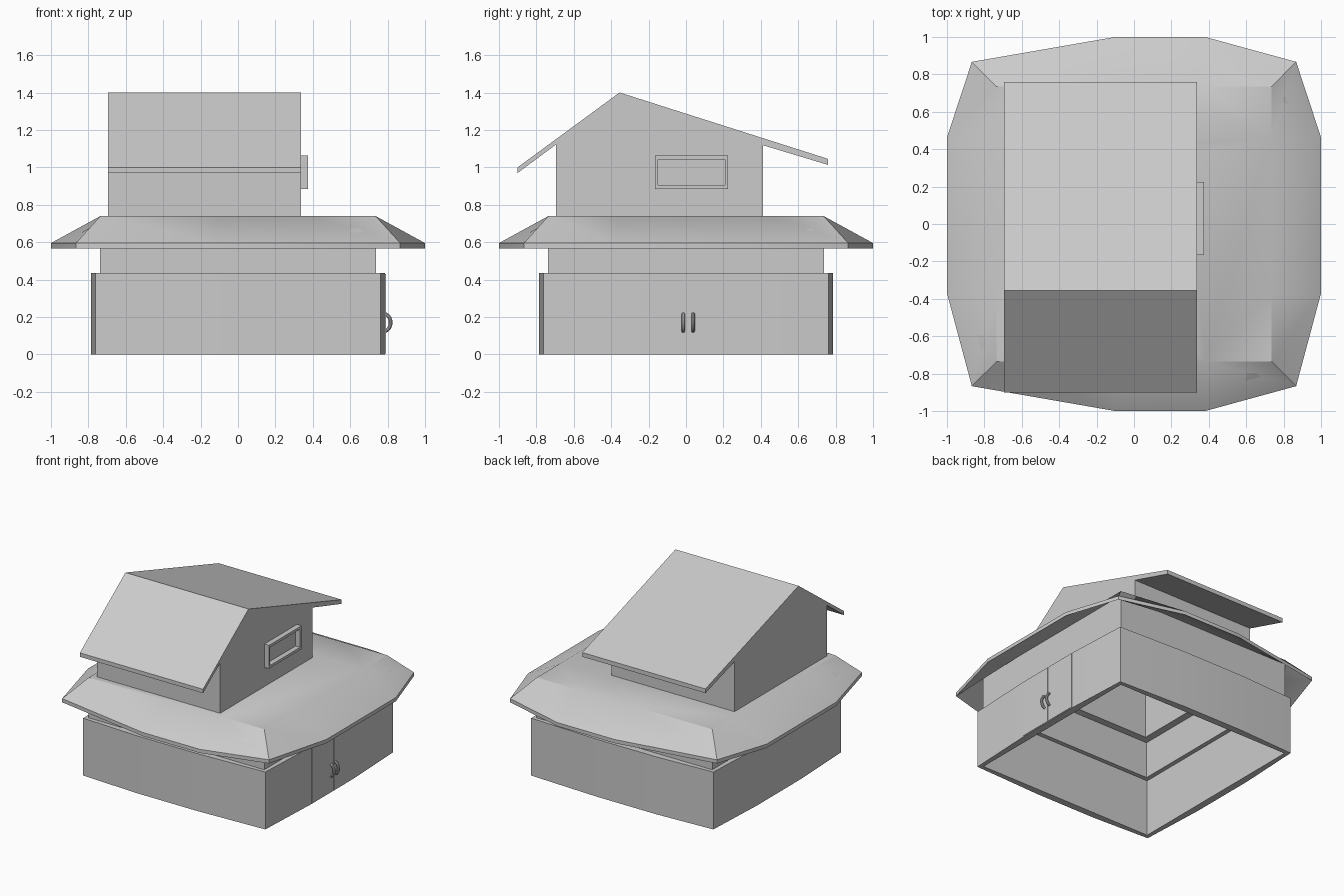
import bpy, bmesh
from math import pi, sin, cos, radians

if "Cube" in bpy.data.objects:
    bpy.data.objects.remove(bpy.data.objects["Cube"])


def loft(name, rings, close=False, smooth=False):
    """Skin equal-length rings; cap the ends, or close into a hollow frame."""
    bm = bmesh.new()
    vs = [[bm.verts.new(p) for p in r] for r in rings]
    n = len(rings[0])
    for i in range(len(vs) if close else len(vs) - 1):
        a, b = vs[i], vs[(i + 1) % len(vs)]
        for j in range(n):
            k = (j + 1) % n
            bm.faces.new((a[j], a[k], b[k], b[j]))
    if not close:
        bm.faces.new(vs[0])
        bm.faces.new(vs[-1])
    bmesh.ops.recalc_face_normals(bm, faces=bm.faces)
    me = bpy.data.meshes.new(name)
    bm.to_mesh(me)
    bm.free()
    ob = bpy.data.objects.new(name, me)
    bpy.context.collection.objects.link(ob)
    if smooth:
        activate(ob)
        bpy.ops.object.shade_smooth_by_angle(angle=radians(32))
    return ob


def activate(ob):
    bpy.ops.object.select_all(action='DESELECT')
    ob.select_set(True)
    bpy.context.view_layer.objects.active = ob


def at_z(outline, z):
    return [(x, y, z) for x, y in outline]


def at_x(outline, x):
    return [(x, y, z) for y, z in outline]


def rect(a0, a1, b0, b1):
    return [(a0, b0), (a1, b0), (a1, b1), (a0, b1)]


def bowed(corner, mid, x0, x1, y0, y1):
    """Square outline whose sides bow outward between two points."""
    c, m = corner, mid
    return [(-c, -c), (x0, -m), (x1, -m), (c, -c), (m, y0), (m, y1),
            (c, c), (x1, m), (x0, m), (-c, c), (-m, y1), (-m, y0)]


def cut(ob, cutter):
    mod = ob.modifiers.new("opening", 'BOOLEAN')
    mod.object = cutter
    mod.operation = 'DIFFERENCE'
    mod.solver = 'EXACT'
    activate(ob)
    bpy.ops.object.modifier_apply(modifier=mod.name)


# lower storey: bowed outside, square inside
outer = bowed(0.763, 0.786, -0.3, 0.2, -0.245, 0.275)
inner = bowed(0.733, 0.733, -0.3, 0.2, -0.245, 0.275)
loft("lower_wall", [at_z(outer, 0), at_z(outer, 0.435),
                    at_z(inner, 0.435), at_z(inner, 0)], close=True, smooth=True)

# inset band between the lower wall and the skirt roof
o, i = rect(-0.737, 0.737, -0.737, 0.737), rect(-0.7, 0.7, -0.7, 0.7)
loft("upper_band", [at_z(o, 0.43), at_z(o, 0.71), at_z(i, 0.71), at_z(i, 0.43)], close=True)

# skirt roof with twelve-sided eave
eave = bowed(0.867, 1.0, -0.1, 0.38, -0.37, 0.463)
top = bowed(0.735, 0.735, -0.1, 0.38, -0.37, 0.463)
skirt = loft("skirt_roof", [at_z(top, 0.74), at_z(eave, 0.595),
                            at_z(eave, 0.567), at_z(top, 0.705)], smooth=True)

# attic: gabled profile with overhanging eaves
profile = [(-0.695, 0.735), (0.412, 0.735), (0.412, 1.118), (0.76, 1.013),
           (0.76, 1.045), (-0.355, 1.4), (-0.9, 1.0), (-0.9, 0.97), (-0.695, 1.122)]
attic = loft("attic", [at_x(profile, -0.695), at_x(profile, 0.337)])

# hollow the attic and open the roof beneath it
hollow = [(-0.645, 0.6), (0.362, 0.6), (0.362, 1.13), (-0.355, 1.345), (-0.645, 1.137)]
cutter = loft("hollow_cutter", [at_x(hollow, -0.645), at_x(hollow, 0.287)])
cutter.hide_render = True
cut(attic, cutter)
cut(skirt, cutter)
bpy.data.objects.remove(cutter)

# window frame
o, i = rect(-0.165, 0.225, 0.885, 1.062), rect(-0.15, 0.208, 0.905, 1.042)
loft("window_frame", [at_x(o, 0.33), at_x(o, 0.375), at_x(i, 0.375), at_x(i, 0.33)], close=True)

# double doors and handles
for side, y0, y1, hy in (("left", -0.24, 0.016, -0.015), ("right", 0.022, 0.272, 0.038)):
    leaf = rect(y0, y1, 0.005, 0.43)
    loft(side + "_door", [at_x(leaf, 0.78), at_x(leaf, 0.79)])
    rings = []
    for s in range(13):
        t = -pi / 2 + pi * s / 12
        rings.append([(0.783 + (0.033 + 0.01 * cos(a)) * cos(t), hy + 0.01 * sin(a),
                       0.17 + (0.045 + 0.01 * cos(a)) * sin(t))
                      for a in (2 * pi * k / 10 for k in range(10))])
    loft(side + "_handle", rings, smooth=True)
